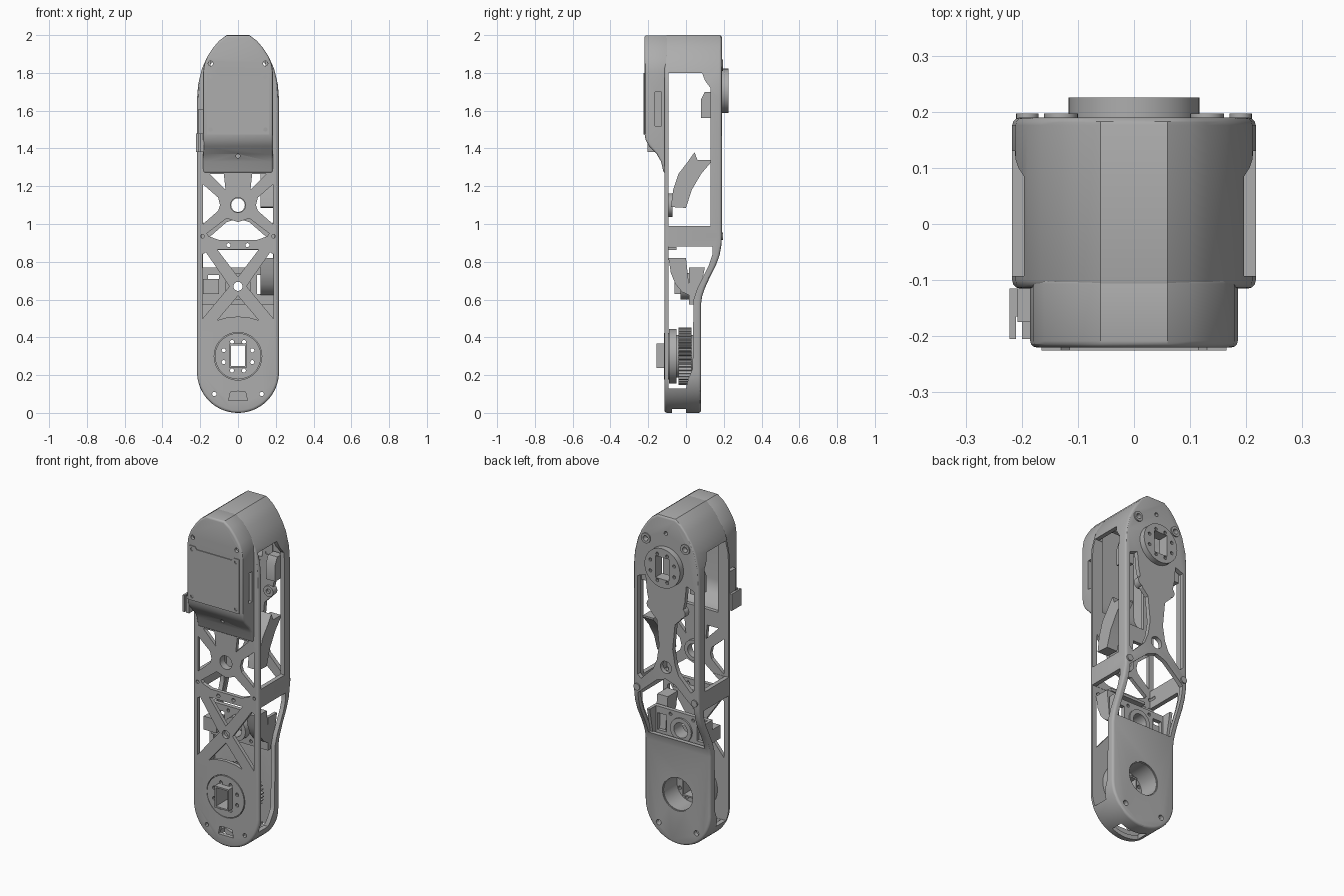
import bpy, bmesh, math

if "Cube" in bpy.data.objects:
    bpy.data.objects.remove(bpy.data.objects["Cube"])

grey = bpy.data.materials.new("machined_grey")
grey.use_nodes = True
COLOUR = (0.42, 0.42, 0.42, 1)
grey.diffuse_color = COLOUR
grey.node_tree.nodes["Principled BSDF"].inputs["Base Color"].default_value = COLOUR
parts = []


# ---- helpers ----
def circle(x, z, r, n=32):
    return [(x + r * math.cos(math.tau * i / n), z + r * math.sin(math.tau * i / n)) for i in range(n)]


def rect(a0, a1, b0, b1):
    return [(a0, b0), (a1, b0), (a1, b1), (a0, b1)]


def flip(pts):
    return [(-x, z) for x, z in reversed(pts)]


def both(*loops):
    return list(loops) + [flip(p) for p in loops]


def closed(half):
    """Close a half outline by mirroring it in x."""
    return half + [p for p in flip(half) if abs(p[0]) > 1e-5]


def prism(name, loops, axis, a, b):
    """Extrude closed loops along an axis, from a to b."""
    place = {"x": lambda u, v, d: (d, u, v), "y": lambda u, v, d: (u, d, v),
             "z": lambda u, v, d: (u, v, d)}[axis]
    bm = bmesh.new()
    for pts in loops:
        low = [bm.verts.new(place(u, v, a)) for u, v in pts]
        top = [bm.verts.new(place(u, v, b)) for u, v in pts]
        bm.faces.new(low)
        bm.faces.new(top[::-1])
        for i in range(len(pts)):
            j = (i + 1) % len(pts)
            bm.faces.new((low[i], top[i], top[j], low[j]))
    bmesh.ops.recalc_face_normals(bm, faces=bm.faces)
    mesh = bpy.data.meshes.new(name)
    bm.to_mesh(mesh)
    bm.free()
    obj = bpy.data.objects.new(name, mesh)
    bpy.context.scene.collection.objects.link(obj)
    parts.append(obj)
    return obj


def bake(obj):
    dg = bpy.context.evaluated_depsgraph_get()
    mesh = bpy.data.meshes.new_from_object(obj.evaluated_get(dg))
    obj.modifiers.clear()
    obj.data = mesh


def boolean(obj, tool, mode="DIFFERENCE"):
    mod = obj.modifiers.new("bool", "BOOLEAN")
    mod.operation, mod.solver, mod.object = mode, "EXACT", tool
    bake(obj)
    parts.remove(tool)
    bpy.data.objects.remove(tool)
    return obj


def cut(obj, loops, axis, a, b):
    return boolean(obj, prism("cutter", loops, axis, a, b))


def bevel(obj, width, segments=3):
    mod = obj.modifiers.new("bevel", "BEVEL")
    mod.width, mod.segments = width, segments
    mod.limit_method, mod.angle_limit = "ANGLE", math.radians(50)
    bake(obj)


def outline(w, base, dome):
    """Rounded base and flattened dome, seen from the front."""
    arc = [(w * math.sin(t * math.pi / 32), base + w - w * math.cos(t * math.pi / 32)) for t in range(17)]
    return closed(arc + dome)


# ---- main frame: outline crossed with a side profile, then hollowed ----
def shell(name, inset):
    i = inset
    dome = [(0.217 - i, 1.66), (0.211 - i, 1.74), (0.19 - i, 1.825), (0.165 - i, 1.88),
            (0.13 - i, 1.935), (0.1 - i * 0.7, 1.97 - i * 0.7), (0.06 - i * 0.5, 2.0 - i)]
    body = prism(name, [outline(0.217 - i, i, dome)], "y", -0.4, 0.4)
    back = [(0.08, -0.1), (0.08, 0.58), (0.086, 0.62), (0.1, 0.66), (0.125, 0.715), (0.158, 0.78),
            (0.178, 0.835), (0.188, 0.89), (0.19, 0.94), (0.19, 2.1)]
    front = -0.115 + i * 0.9
    side = [(front, -0.1)] + [(y - i, z) for y, z in back] + [(front, 2.1)]
    return boolean(body, prism("side", [side], "x", -0.5, 0.5), "INTERSECT")


frame = shell("main_frame", 0)
bevel(frame, 0.014)
boolean(frame, shell("cavity", 0.026))

# Side windows
cut(frame, [[(-0.093, 0.99), (0.13, 0.99), (0.13, 1.72), (0.1, 1.76), (0.085, 1.8), (-0.093, 1.8)],
            [(-0.093, 0.13), (0.0, 0.13), (0.012, 0.18), (0.035, 0.235), (0.04, 0.6), (0.06, 0.66),
             (0.12, 0.78), (0.14, 0.84), (0.14, 0.88), (-0.093, 0.88)]], "x", -0.4, 0.4)

# Front truss pockets and holes
pockets = both([(0.185, 1.21), (0.185, 1.0), (0.105, 1.07), (0.095, 1.1), (0.105, 1.14)],
               [(0.075, 1.265), (0.15, 1.265), (0.066, 1.18)],
               [(0.187, 0.84), (0.187, 0.5), (0.045, 0.67), (0.17, 0.85)],
               circle(0.125, 0.1, 0.012, 12), circle(0.05, 0.888, 0.011, 12),
               circle(0.188, 0.935, 0.01, 12))
pockets += [closed([(0, 0.915), (0.1, 0.915), (0.155, 0.935), (0.165, 0.95), (0.06, 1.03), (0, 1.01)]),
            closed([(0, 0.72), (0.11, 0.865)]) + [],
            closed([(0, 0.51), (0.06, 0.505), (0.11, 0.49), (0, 0.62)]),
            closed([(0, 0.065), (0.05, 0.065), (0.04, 0.11), (0, 0.115)]),
            circle(0, 1.1, 0.04), circle(0, 0.67, 0.024), circle(0, 0.3, 0.126, 48),
            rect(-0.145, 0.145, 1.36, 1.9)]
cut(frame, pockets, "y", -0.3, -0.05)

# Back openings either side of the spine, below the fork, and the joint bores
openings = both([(0.186, 1.01), (0.186, 1.6), (0.135, 1.62), (0.125, 1.52), (0.1, 1.41), (0.06, 1.37),
                 (0.045, 1.22), (0.06, 1.13), (0.085, 1.07), (0.165, 0.99)],
                circle(0.13, 1.84, 0.017, 16), circle(0.125, 0.1, 0.016, 16))
openings += [closed([(0, 0.625), (0.186, 0.625), (0.186, 0.9), (0.06, 1.01), (0, 1.03)]),
             circle(0, 0.3, 0.1, 40), circle(0, 1.1, 0.036), circle(0, 1.9, 0.012, 12),
             rect(-0.045, 0.045, 1.64, 1.77)]
cut(frame, openings, "y", 0.02, 0.4)
cut(frame, [rect(-0.09, 0.09, -0.075, 0.0)], "z", -0.1, 0.1)


# ---- head pod on the front ----
def pod_solid(name, i):
    half = [(0, 1.2), (0.185 - i, 1.2), (0.185 - i, 1.8), (0.179 - i, 1.845), (0.16 - i, 1.89),
            (0.13 - i, 1.935), (0.1 - i * 0.7, 1.97 - i * 0.7), (0.06 - i * 0.5, 1.999 - i)]
    pod = prism(name, [closed(half)], "y", -0.4, 0.4)
    side = [(-0.22, 2.1), (-0.22, 1.48), (-0.214, 1.445), (-0.195, 1.412), (-0.155, 1.37),
            (-0.132, 1.33), (-0.118, 1.27), (-0.095, 1.268), (-0.095, 2.1)]
    side = [(y + i, z + i * 0.6) for y, z in side]
    return boolean(pod, prism("side", [side], "x", -0.5, 0.5), "INTERSECT")


pod = pod_solid("head_pod", 0)
bevel(pod, 0.012)
boolean(pod, pod_solid("pod_cavity", 0.02))
cut(pod, [rect(-0.165, -0.13, 1.52, 1.7)], "x", 0.1, 0.3)
cut(pod, both(circle(0.145, 1.85, 0.013, 16)) + [circle(0, 1.36, 0.011, 12)], "y", -0.4, -0.13)

cover = prism("pod_cover", [closed([(0, 1.475), (0.165, 1.475), (0.165, 1.8), (0.13, 1.8),
                                    (0.115, 1.785), (0, 1.785)])], "y", -0.225, -0.212)
cut(cover, both(circle(0.145, 1.78, 0.011, 16), circle(0.145, 1.5, 0.011, 16)), "y", -0.3, -0.218)

# Cable clip on the pod side
prism("cable_clip", [[(-0.18, -0.115), (-0.222, -0.115), (-0.222, -0.205), (-0.21, -0.205), (-0.21, -0.165),
                      (-0.2, -0.165), (-0.2, -0.205), (-0.18, -0.205)]], "z", 1.38, 1.48)
prism("clip_stem", [rect(-0.208, -0.18, -0.175, -0.115)], "z", 1.48, 1.61)

# ---- upper output hub on the back ----
hub = prism("upper_hub", [circle(0, 1.705, 0.117, 48)], "y", 0.16, 0.225)
cut(hub, [rect(-0.045, 0.045, 1.64, 1.77)]
    + [circle(0.085 * math.cos(math.tau * k / 8 + 0.39), 1.705 + 0.085 * math.sin(math.tau * k / 8 + 0.39), 0.01, 10)
       for k in range(8)], "y", 0.1, 0.3)
for s in (-1, 1):
    ear = prism("hub_ear", [circle(s * 0.13, 1.84, 0.03, 24)], "y", 0.165, 0.197)
    cut(ear, [circle(s * 0.13, 1.84, 0.016, 16)], "y", 0.1, 0.3)
    boss = prism("spine_boss", [circle(s * 0.095, 1.45, 0.032, 24)], "y", 0.15, 0.19)
    cut(boss, [circle(s * 0.095, 1.45, 0.014, 16)], "y", 0.1, 0.3)
    prism("fork_screw", [circle(s * 0.19, 0.935, 0.02, 20)], "y", 0.165, 0.197)
    prism("side_bracket", [[(0.08, 1.56), (0.15, 1.56), (0.15, 1.7), (0.1, 1.7), (0.08, 1.66)]],
          "x", s * 0.13, s * 0.19)

# ---- lower joint: gear ring, flange and square shaft ----
TEETH = 44
teeth = []
for k in range(TEETH):
    for f, r in ((0, 0.136), (0.25, 0.152), (0.5, 0.152), (0.75, 0.136)):
        t = math.tau * (k + f) / TEETH
        teeth.append((r * math.cos(t), 0.3 + r * math.sin(t)))
gear = prism("drive_gear", [teeth], "y", -0.04, 0.028)
cut(gear, [circle(0, 0.3, 0.1, 40)], "y", -0.3, 0.3)
cup = prism("bearing_cup", [circle(0, 0.3, 0.112, 40)], "y", -0.06, 0.074)
cut(cup, [circle(0, 0.3, 0.096, 40)], "y", -0.3, 0.3)
flange = prism("joint_flange", [circle(0, 0.3, 0.122, 48)], "y", -0.117, -0.05)
ring_holes = [circle(0.082 * math.cos(math.tau * k / 8 + 0.39), 0.3 + 0.082 * math.sin(math.tau * k / 8 + 0.39), 0.011, 10)
              for k in range(8)]
cut(flange, ring_holes + [rect(-0.04, 0.04, 0.245, 0.36)], "y", -0.3, 0.3)
collar = prism("flange_collar", [circle(0, 0.3, 0.145, 48)], "y", -0.09, -0.05)
cut(collar, [circle(0, 0.3, 0.12, 48)], "y", -0.3, 0.3)
shaft = prism("square_shaft", [rect(-0.046, 0.046, 0.238, 0.367)], "y", -0.155, -0.03)
cut(shaft, [rect(-0.038, 0.038, 0.247, 0.358)], "y", -0.3, 0.3)

# ---- inner parts ----
mount = prism("motor_mount", [rect(-0.187, 0.187, 0.575, 0.77)], "y", 0.015, 0.04)
cut(mount, [circle(0, 0.67, 0.055), rect(-0.16, -0.1, 0.63, 0.73), rect(0.1, 0.16, 0.63, 0.73)]
    + both(circle(0.075, 0.745, 0.01, 10), circle(0.075, 0.6, 0.01, 10)), "y", -0.1, 0.1)
motor_ring = prism("motor_ring", [circle(0, 0.67, 0.07)], "y", -0.03, 0.05)
cut(motor_ring, [circle(0, 0.67, 0.045)], "y", -0.1, 0.1)
for s in (-1, 1):
    prism("mount_web", [[(0.03, 0.585), (0.07, 0.62), (0.1, 0.77), (0.03, 0.77)]], "x", s * 0.17, s * 0.188)
prism("lower_cable_guide", [[(-0.093, 0.82), (0.0, 0.82), (0.022, 0.62), (-0.02, 0.64), (-0.055, 0.68),
                             (-0.08, 0.74)]], "x", 0.12, 0.19)
prism("connector_block", [rect(-0.185, -0.1, 0.63, 0.71)], "y", -0.06, 0.02)
prism("upper_cable_guide", [[(-0.08, 1.09), (0.0, 1.085), (0.03, 1.18), (0.08, 1.265), (0.135, 1.33),
                             (0.135, 1.34), (0.06, 1.34), (0.045, 1.38), (0.01, 1.33), (-0.04, 1.265),
                             (-0.068, 1.18)]], "x", 0.12, 0.19)
boss = prism("truss_boss", [circle(0, 1.1, 0.062)], "y", -0.1, -0.072)
cut(boss, [circle(0, 1.1, 0.04)], "y", -0.3, 0.3)
prism("cross_bar_lip", [rect(-0.12, 0.12, 0.862, 0.878)], "y", -0.1, -0.05)

# ---- finish: one colour, smooth curves with sharp edges ----
bpy.ops.object.select_all(action="DESELECT")
for obj in parts:
    obj.data.materials.clear()
    obj.data.materials.append(grey)
    for poly in obj.data.polygons:
        poly.material_index = 0
    obj.select_set(True)
bpy.context.view_layer.objects.active = frame
bpy.ops.object.shade_smooth_by_angle(angle=math.radians(30))
